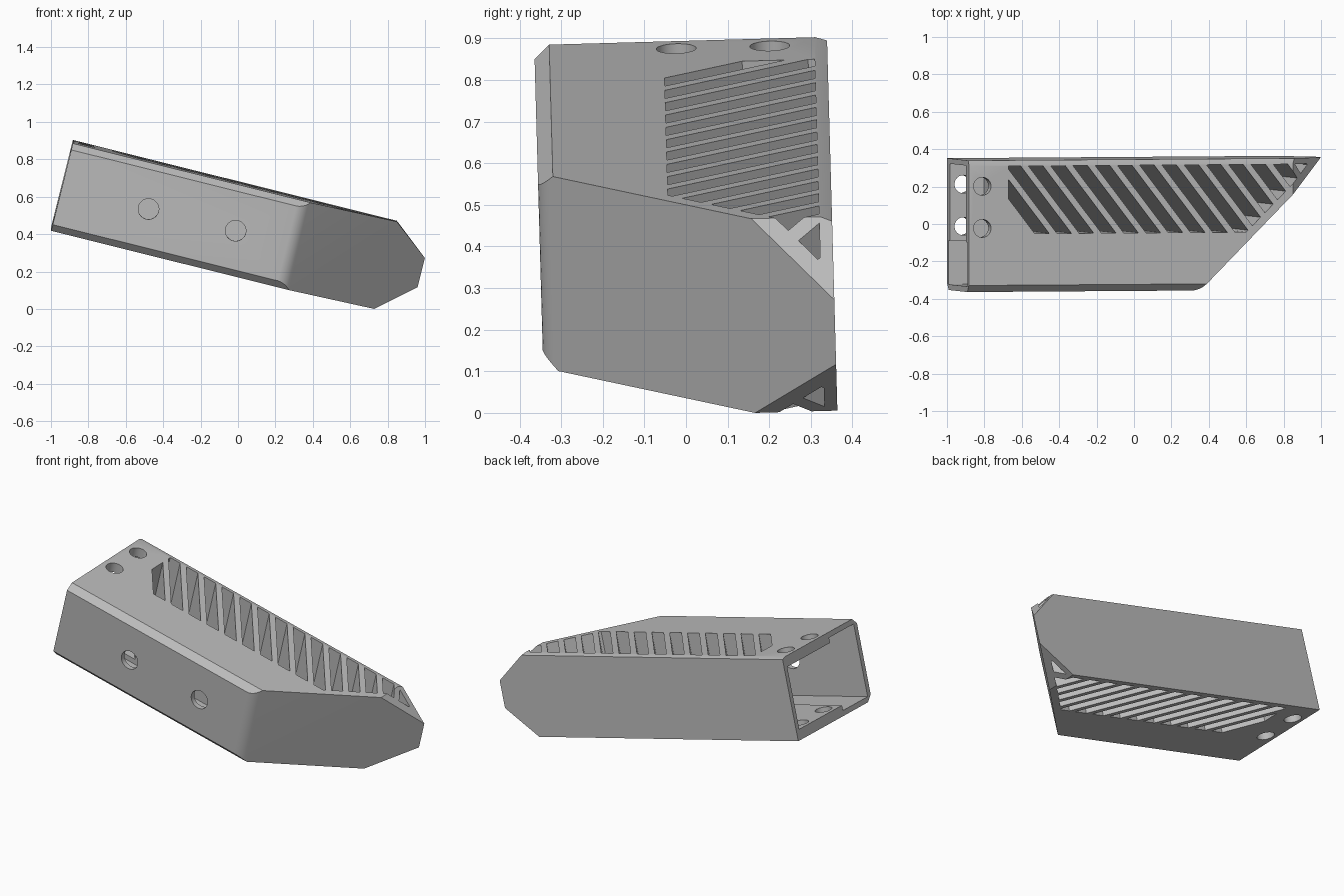
import bpy
import bmesh
from math import radians, sin, cos, tan
from mathutils import Matrix, Vector

default = bpy.data.objects.get("Cube")
if default:
    bpy.data.objects.remove(default, do_unlink=True)

# Body frame: X along the length, Y across, Z through the height
BACK, FRONT, LOW, HIGH = 0.363, -0.341, 0.18, 0.662
START, TIP = -1.074, 0.905
DIAG = Vector((1, -1, 0)).normalized()
LEAN = 0.773                      # sideways lean of the vent slots
SLOT_NORMAL = Vector((1, LEAN, 0)).normalized()


def prism(points, vector):
    """Closed prism from a flat outline swept along a vector."""
    bm = bmesh.new()
    face = bm.faces.new([bm.verts.new(p) for p in points])
    swept = bmesh.ops.extrude_face_region(bm, geom=[face])["geom"]
    moved = [g for g in swept if isinstance(g, bmesh.types.BMVert)]
    bmesh.ops.translate(bm, vec=vector, verts=moved)
    bmesh.ops.recalc_face_normals(bm, faces=bm.faces)
    return bm


def box(x, y, z):
    outline = [(x[0], y[0], z[0]), (x[1], y[0], z[0]), (x[1], y[1], z[0]), (x[0], y[1], z[0])]
    return prism(outline, (0, 0, z[1] - z[0]))


def trim(bm, point, normal):
    """Cut away everything beyond a plane and cap the cut."""
    bmesh.ops.bisect_plane(bm, geom=bm.verts[:] + bm.edges[:] + bm.faces[:], dist=1e-6,
                           plane_co=point, plane_no=normal, clear_outer=True)
    edges = [e for e in bm.edges if e.is_boundary]
    if edges:
        bmesh.ops.holes_fill(bm, edges=edges, sides=0)
    bmesh.ops.recalc_face_normals(bm, faces=bm.faces)
    return bm


def rod(centre, radius, depth, turn=Matrix()):
    bm = bmesh.new()
    bmesh.ops.create_cone(bm, cap_ends=True, segments=40, radius1=radius, radius2=radius,
                          depth=depth, matrix=Matrix.Translation(centre) @ turn)
    return bm


def make_object(name, parts):
    mesh = bpy.data.meshes.new(name)
    joined = bmesh.new()
    for part in parts:
        part.to_mesh(mesh)
        joined.from_mesh(mesh)
        part.free()
    joined.to_mesh(mesh)
    joined.free()
    obj = bpy.data.objects.new(name, mesh)
    bpy.context.collection.objects.link(obj)
    return obj


def carve(target, parts):
    cutter = make_object("cutter", parts)
    cutter.hide_render = True
    mod = target.modifiers.new("carve", "BOOLEAN")
    mod.operation, mod.solver, mod.object = "DIFFERENCE", "EXACT", cutter
    bpy.context.view_layer.objects.active = target
    bpy.ops.object.modifier_apply(modifier=mod.name)
    bpy.data.objects.remove(cutter, do_unlink=True)


# Outer body: chamfered section swept along the length
section = [(-0.305, LOW), (BACK, LOW), (BACK, HIGH - 0.009), (BACK - 0.028, HIGH),
           (-0.305, HIGH), (FRONT, HIGH - 0.035), (FRONT, LOW + 0.035)]
shell = prism([(START, y, z) for y, z in section], (TIP - START, 0, 0))

# Diagonal nose, with a rounded corner where it meets the front
trim(shell, (TIP, BACK, 0), DIAG)
radius = 0.1
corner_x = TIP - (BACK - FRONT) - radius * tan(radians(22.5))
for step in range(1, 6):
    a = radians(45 * step / 6)
    n = Vector((sin(a), -cos(a), 0))
    trim(shell, Vector((corner_x, FRONT + radius, 0)) + n * radius, n)

# Bevelled tip, above and below
trim(shell, (TIP, 0, 0.504), Vector((0.158, 0, 0.194)).normalized())
trim(shell, (TIP, 0, 0.344), Vector((0.164, 0, -0.198)).normalized())
body = make_object("vented_housing", [shell])

# Open channel behind the front wall
channel = box((START - 0.1, 0.6), (FRONT + 0.03, -0.075), (LOW + 0.03, HIGH - 0.03))
carve(body, [trim(channel, Vector((TIP, BACK, 0)) - DIAG * 0.05, DIAG)])

# Open mouth between the thick plates, ending at the vent block
inner = (LOW + 0.06, HIGH - 0.06)
carve(body, [box((START - 0.1, -0.885), (-0.09, BACK - 0.028), inner)])
slant = box((START - 0.05, -0.6), (-0.1, BACK - 0.04), inner)
carve(body, [trim(slant, (-0.745, -0.03, 0), SLOT_NORMAL)])

# Leaning vent slots through the full height
near, far, pitch, width = -0.03, 0.332, 0.1226, 0.08
slots = []
for i in range(15):
    x = -0.711 + pitch * i
    shift = LEAN * (far - near)
    slot = prism([(x, near, 0), (x + width, near, 0),
                  (x + width - shift, far, 0), (x - shift, far, 0)], (0, 0, 1))
    trim(slot, (-0.856, 0, 0), Vector((-1, 0, 0)))
    trim(slot, Vector((TIP, BACK, 0)) - DIAG * 0.041, DIAG)
    if slot.faces:
        slots.append(slot)
carve(body, slots)

# Screw holes through both plates, and two through the front wall
carve(body, [rod((-1.0, y, 0.42), 0.048, 1) for y in (0.0, 0.225)])
carve(body, [rod((x, FRONT, 0.42), 0.055, 0.2, Matrix.Rotation(radians(90), 4, "X"))
             for x in (-0.597, -0.117)])

# Tilt into place, rest on the ground and centre
mesh = body.data
mesh.transform(Matrix.Rotation(radians(1.6), 4, "X") @ Matrix.Rotation(radians(14), 4, "Y"))
lo = [min(v.co[k] for v in mesh.vertices) for k in range(3)]
hi = [max(v.co[k] for v in mesh.vertices) for k in range(3)]
mesh.transform(Matrix.Translation((-(lo[0] + hi[0]) / 2, -(lo[1] + hi[1]) / 2, -lo[2])))

# Single grey finish
grey = bpy.data.materials.new("plain_grey")
grey.use_nodes = True
colour = (0.5, 0.5, 0.5, 1)
grey.diffuse_color = colour
grey.node_tree.nodes["Principled BSDF"].inputs["Base Color"].default_value = colour
mesh.materials.clear()
mesh.materials.append(grey)
for poly in mesh.polygons:
    poly.material_index = 0

bpy.ops.object.select_all(action="DESELECT")
body.select_set(True)
bpy.context.view_layer.objects.active = body
bpy.ops.object.shade_smooth_by_angle(angle=radians(25))
